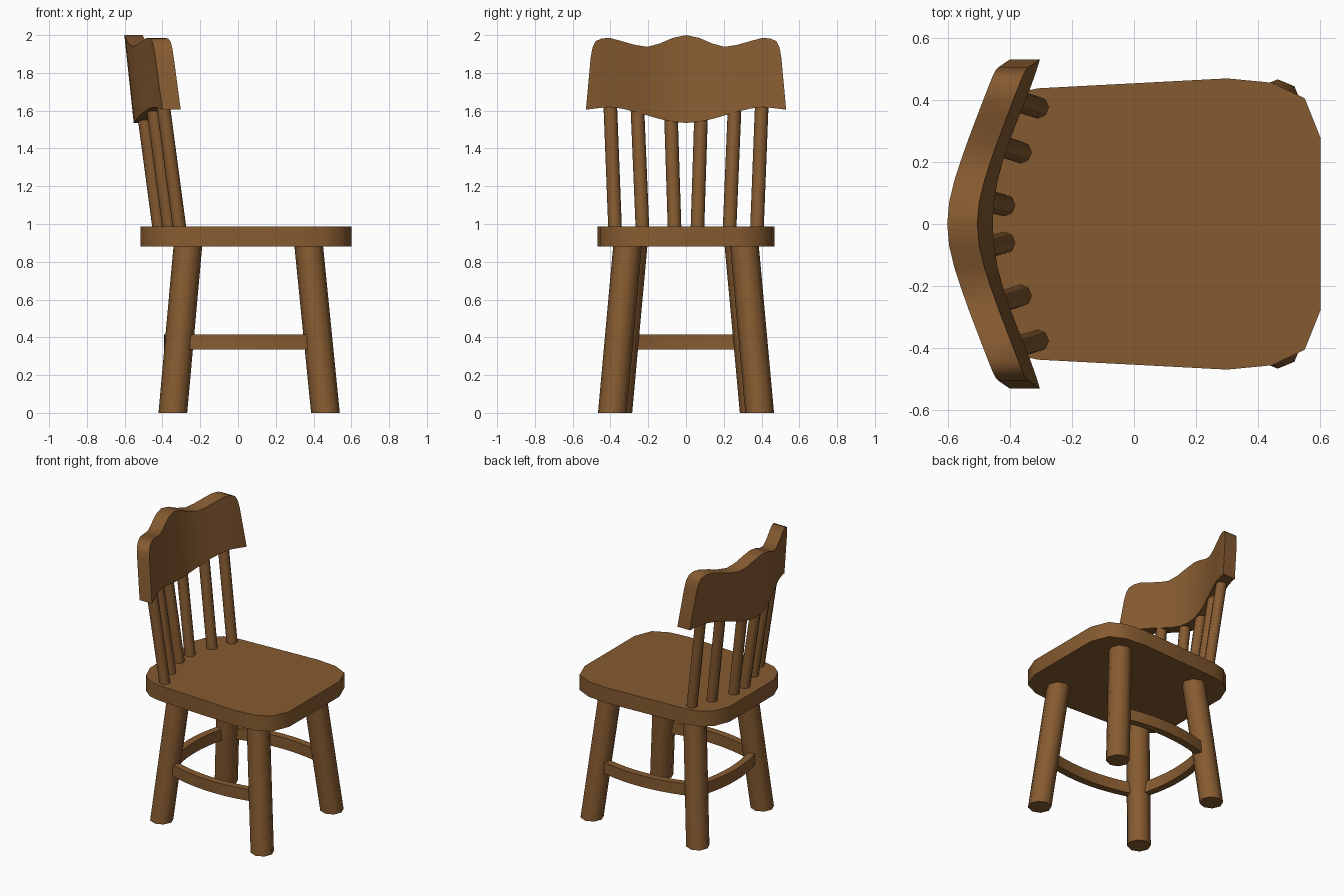
import bpy, bmesh, math
from mathutils import Vector

if "Cube" in bpy.data.objects:
    bpy.data.objects.remove(bpy.data.objects["Cube"])

wood = bpy.data.materials.new("brown_wood")
wood.diffuse_color = (0.24, 0.105, 0.03, 1)
wood.use_nodes = True
wood.node_tree.nodes["Principled BSDF"].inputs["Base Color"].default_value = wood.diffuse_color


def loft(name, rings, angle=55):
    """Skin a list of equal-length closed rings and cap both ends."""
    bm = bmesh.new()
    rows = [[bm.verts.new(p) for p in ring] for ring in rings]
    n = len(rows[0])
    for a, b in zip(rows, rows[1:]):
        for i in range(n):
            j = (i + 1) % n
            bm.faces.new((a[i], a[j], b[j], b[i]))
    bm.faces.new(rows[0][::-1])
    bm.faces.new(rows[-1])
    bmesh.ops.recalc_face_normals(bm, faces=bm.faces)
    mesh = bpy.data.meshes.new(name)
    bm.to_mesh(mesh)
    bm.free()
    mesh.materials.append(wood)
    obj = bpy.data.objects.new(name, mesh)
    bpy.context.collection.objects.link(obj)
    bpy.context.view_layer.objects.active = obj
    obj.select_set(True)
    bpy.ops.object.shade_smooth_by_angle(angle=math.radians(angle))
    obj.select_set(False)
    return obj


def post(name, bottom, top, radius):
    """Leaning eight-sided post with level ends."""
    rings = []
    for x, y, z in (bottom, top):
        rings.append([(x + radius * math.cos(k * math.tau / 8),
                       y + radius * math.sin(k * math.tau / 8), z) for k in range(8)])
    loft(name, rings)


def bowed_bar(name, a, b, out, sag, thick=0.05, z0=0.335, z1=0.415, steps=10):
    """Rectangular bar bowing sideways between two points."""
    a, b, out = Vector(a), Vector(b), Vector(out)
    rings = []
    for k in range(steps + 1):
        t = k / steps
        p = a.lerp(b, t) + out * sag * 4 * t * (1 - t)
        inner, outer = p - out * thick / 2, p + out * thick / 2
        rings.append([(inner.x, inner.y, z0), (outer.x, outer.y, z0),
                      (outer.x, outer.y, z1), (inner.x, inner.y, z1)])
    loft(name, rings)


# Seat: half outline from front to rear, mirrored in y
half = [(0.60, 0.28), (0.55, 0.405), (0.445, 0.455), (0.30, 0.469),
        (-0.31, 0.437), (-0.40, 0.415), (-0.47, 0.36), (-0.515, 0.25)]
outline = half + [(x, -y) for x, y in reversed(half)]
loft("seat", [[(x, y, z) for x, y in outline] for z in (0.88, 0.988)], 45)

for s, side in ((1, "left"), (-1, "right")):
    # Splayed legs
    post(f"front_leg_{side}", (0.463, s * 0.39, 0), (0.373, s * 0.308, 0.90), 0.076)
    post(f"rear_leg_{side}", (-0.345, s * 0.361, 0), (-0.264, s * 0.279, 0.90), 0.076)
    # Side stretchers
    bowed_bar(f"side_stretcher_{side}", (-0.311, s * 0.326), (0.424, s * 0.356), (0, s), 0.06)
    # Back spindles
    spindles = [(-0.415, 0.060, 0.023), (-0.362, 0.230, 0.030), (-0.307, 0.375, 0.028)]
    for i, (x, y, spread) in enumerate(spindles, 1):
        post(f"spindle_{side}_{i}", (x, s * y, 0.96), (x - 0.096, s * (y + spread), 1.68), 0.036)

# Rear stretcher
bowed_bar("rear_stretcher", (-0.311, -0.326), (-0.311, 0.326), (-1, 0), 0.055)

# Top rail: columns of (bottom y, bottom z, top y, top z), mirrored in y
cols = [(0, 1.535, 0, 2.0), (0.07, 1.541, 0.07, 1.985), (0.14, 1.556, 0.14, 1.955),
        (0.205, 1.575, 0.205, 1.938), (0.27, 1.594, 0.27, 1.948), (0.34, 1.611, 0.34, 1.968),
        (0.41, 1.619, 0.40, 1.984), (0.45, 1.615, 0.445, 1.983), (0.49, 1.610, 0.478, 1.968),
        (0.515, 1.607, 0.495, 1.935), (0.53, 1.605, 0.505, 1.88)]
cols = [(-a, b, -c, d) for a, b, c, d in cols[:0:-1]] + cols


def rail_x(y, z):
    """Front face of the rail: bowed in plan and leaning back."""
    return -0.455 + 0.09 * (1 - math.cos(4.62 * y)) - 0.107 * (z - 1.535)


rings = []
for yb, zb, yt, zt in cols:
    fb, ft = rail_x(yb, zb), rail_x(yt, zt)
    rings.append([(fb, yb, zb), (ft, yt, zt), (ft - 0.097, yt, zt), (fb - 0.097, yb, zb)])
loft("top_rail", rings, 45)
